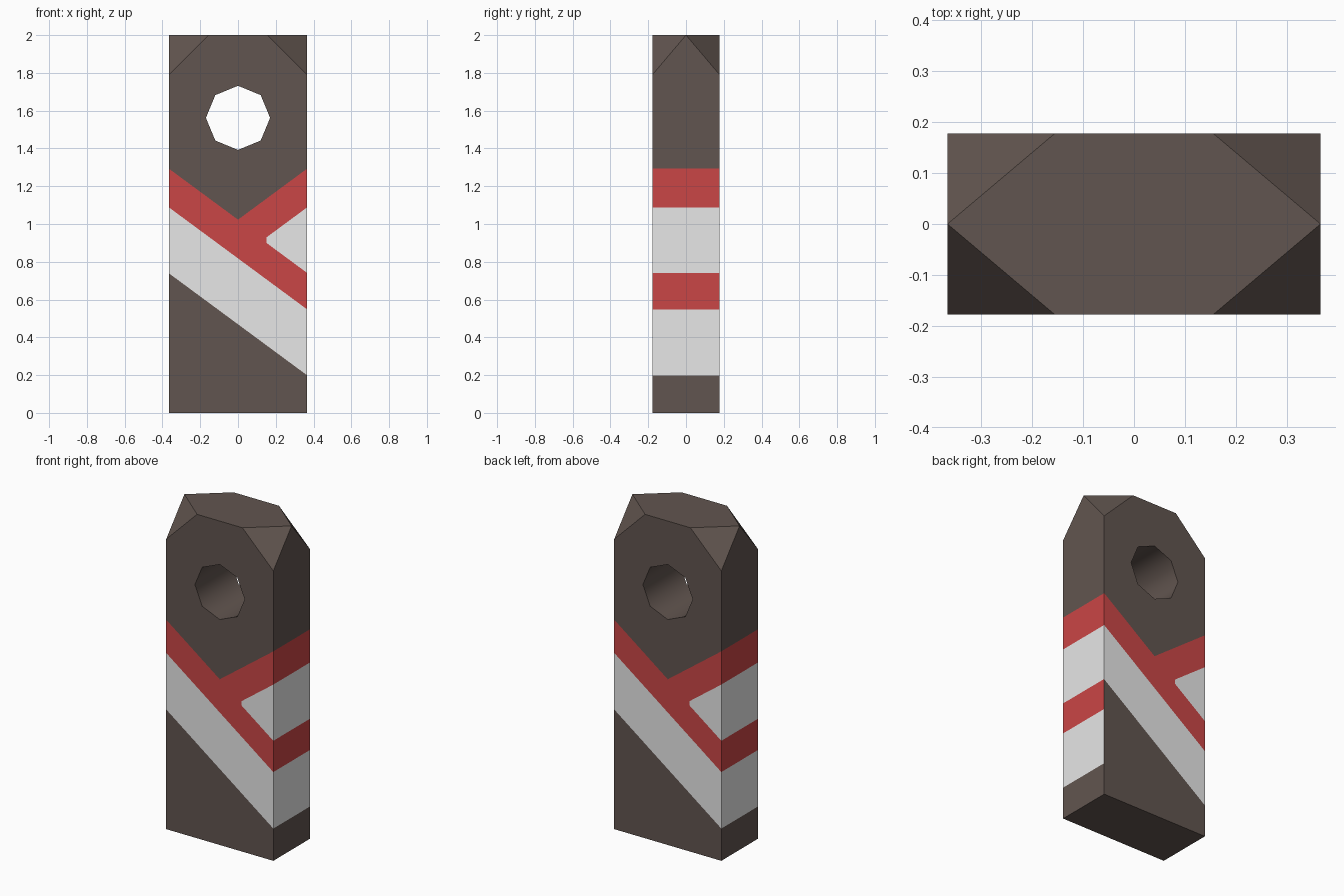
import bpy, bmesh, math
from mathutils import Vector

if "Cube" in bpy.data.objects:
    bpy.data.objects.remove(bpy.data.objects["Cube"])

W, D, K = 0.366, 0.178, 0.738   # half width, half depth, stripe slope
LOW, MID, TIP, VEE = 0.469, 0.818, 1.011, 1.023   # stripe line heights at x = 0


def material(name, rgb):
    m = bpy.data.materials.new(name)
    m.diffuse_color = (*rgb, 1)
    m.use_nodes = True
    m.node_tree.nodes["Principled BSDF"].inputs["Base Color"].default_value = m.diffuse_color
    return m


MATS = [material("dark brown", (0.121, 0.091, 0.079)),
        material("red", (0.591, 0.061, 0.061)),
        material("light grey", (0.8, 0.8, 0.8))]
BROWN, RED, WHITE = 0, 1, 2


def cut(bm, faces, co, no):
    """Slice only the given faces with a plane."""
    geom = set(faces)
    for f in faces:
        geom.update(f.edges, f.verts)
    bmesh.ops.bisect_plane(bm, geom=list(geom), dist=1e-4, plane_co=co, plane_no=no)


# Block with four clipped top corners
bm = bmesh.new()
for sx in (-1, 1):
    bm.verts.new((sx * W, 0, 2))
    for sy in (-1, 1):
        for p in ((W, 0), (W, 1.79), (0.155, 2)):
            bm.verts.new((sx * p[0], sy * D, p[1]))
bmesh.ops.convex_hull(bm, input=bm.verts[:])
bmesh.ops.dissolve_limit(bm, angle_limit=0.01, verts=bm.verts[:], edges=bm.edges[:])
bmesh.ops.recalc_face_normals(bm, faces=bm.faces[:])
bm.normal_update()


def broad(s):   # s = 1 front, -1 back (pattern turned half way round)
    return [f for f in bm.faces if f.normal.y * s < -0.9]


def narrow():
    return [f for f in bm.faces if abs(f.normal.x) > 0.9]


def pq(f, s):
    c = f.calc_center_median()
    return c.z + K * c.x * s, c.z - K * c.x * s


# Diagonal stripes on front and back
for s in (1, -1):
    for h, slope in ((LOW, -K), (MID, -K), (TIP, -K), (VEE, -K), (VEE, K), (MID, K)):
        cut(bm, broad(s), Vector((0, 0, h)), Vector((-slope * s, 0, 1)))
    tip = [f for f in broad(s) if pq(f, s)[0] > TIP and pq(f, s)[1] < MID]
    cut(bm, tip, Vector((0.15 * s, 0, 0)), Vector((1, 0, 0)))
    for f in broad(s):
        p, q = pq(f, s)
        u = f.calc_center_median().x * s
        if p < LOW or (p > VEE and q > VEE):
            f.material_index = BROWN
        elif p < MID or (p > TIP and q < MID and u > 0.15):
            f.material_index = WHITE
        else:
            f.material_index = RED

# Level bands on the narrow sides
levels = [LOW - K * W, MID - K * W, TIP - K * W, MID + K * W, VEE + K * W]
for z in levels:
    cut(bm, narrow(), Vector((0, 0, z)), Vector((0, 0, 1)))
for f in narrow():
    z = f.calc_center_bounds().z
    f.material_index = (BROWN, WHITE, RED, WHITE, RED, BROWN)[sum(z > l for l in levels)]

mesh = bpy.data.meshes.new("striped_post")
bm.to_mesh(mesh)
bm.free()
for m in MATS:
    mesh.materials.append(m)
post = bpy.data.objects.new("striped_post", mesh)
bpy.context.collection.objects.link(post)

# Eight-sided hole through the top
bpy.ops.mesh.primitive_cylinder_add(vertices=8, radius=0.17, depth=1,
                                    location=(0, 0, 1.562), rotation=(math.pi / 2, 0, 0))
cutter = bpy.context.object
cutter.name = "hole_cutter"
cutter.data.materials.append(MATS[BROWN])
cutter.hide_render = True
mod = post.modifiers.new("hole", 'BOOLEAN')
mod.operation = 'DIFFERENCE'
mod.solver = 'EXACT'
mod.object = cutter
bpy.context.view_layer.objects.active = post
bpy.ops.object.modifier_apply(modifier=mod.name)
bpy.data.objects.remove(cutter)

# Smooth only the inside of the hole
post.select_set(True)
bpy.ops.object.shade_smooth_by_angle(angle=math.radians(47))
